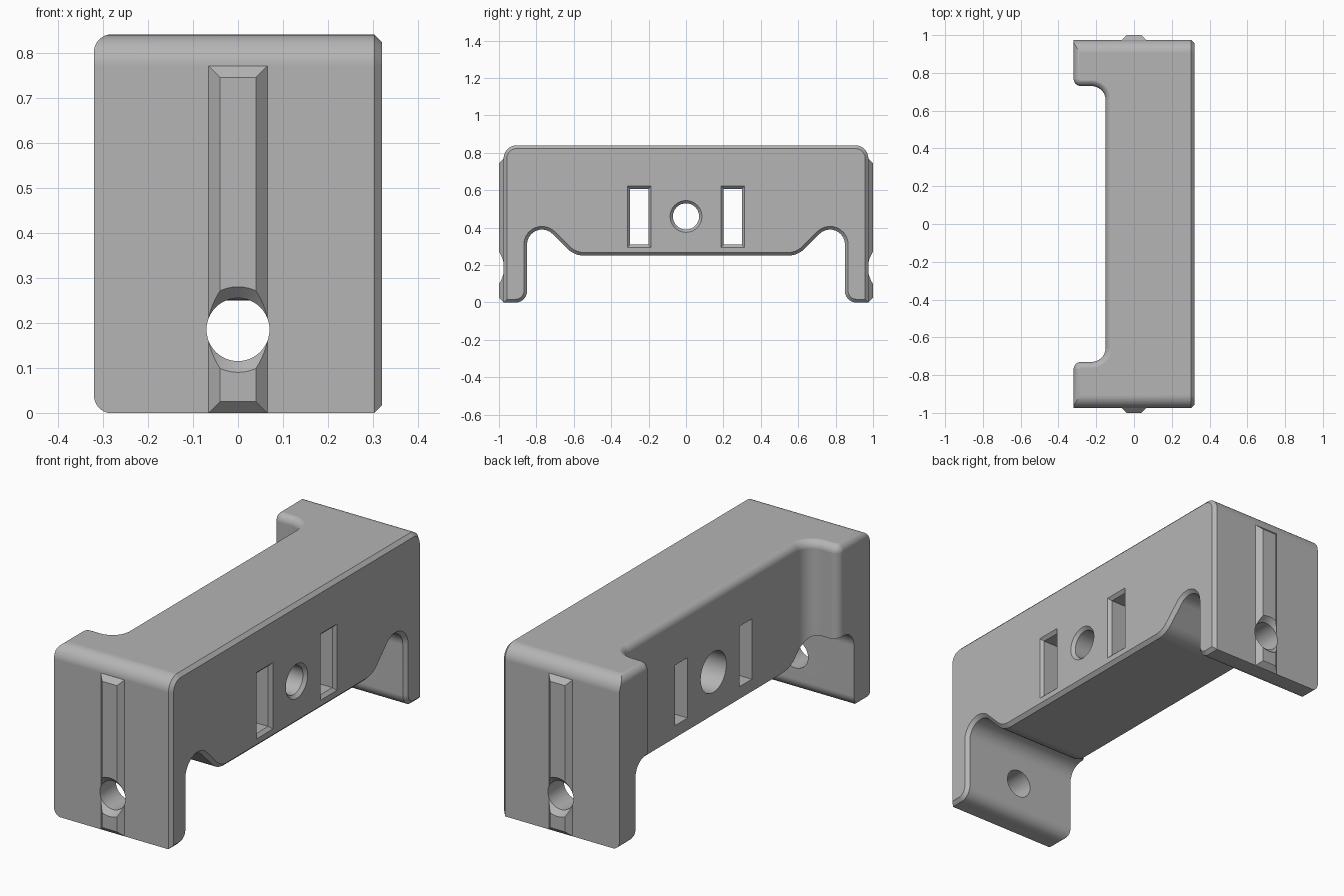
import bpy, bmesh, math
from mathutils import Vector, Matrix

if "Cube" in bpy.data.objects:
    bpy.data.objects.remove(bpy.data.objects["Cube"])

grey = bpy.data.materials.new("plain grey")
grey.use_nodes = True
grey.diffuse_color = (0.46, 0.46, 0.46, 1)
grey.node_tree.nodes["Principled BSDF"].inputs["Base Color"].default_value = grey.diffuse_color


def outline(corners, inset=0.0, steps=10):
    """Counter-clockwise outline of (u, v, radius) corners, inset and filleted."""
    pts = []
    count = len(corners)
    for i, (u, v, r) in enumerate(corners):
        p = Vector((u, v))
        a = (p - Vector(corners[i - 1][:2])).normalized()
        b = (Vector(corners[(i + 1) % count][:2]) - p).normalized()
        na, nb = Vector((-a.y, a.x)), Vector((-b.y, b.x))
        p = p + (na + nb) * (inset / (1 + na.dot(nb)))
        if r == 0:
            pts.append(p)
            continue
        turn = math.atan2(a.x * b.y - a.y * b.x, a.dot(b))
        side = math.copysign(1, turn)
        r = max(r - side * inset, 0.002)
        start = p - a * r * math.tan(abs(turn) / 2)
        centre = start + na * r * side
        for k in range(steps + 1):
            pts.append(centre + Matrix.Rotation(turn * k / steps, 2) @ (start - centre))
    return pts


def circle(u, v, r, sides=48):
    return [Vector((u + r * math.cos(math.tau * k / sides),
                    v + r * math.sin(math.tau * k / sides))) for k in range(sides)]


def loft(name, axis, layers):
    """Skin outlines placed at (position, outline) along an axis, closed at both ends."""
    place = {"x": lambda t, p: (t, p.x, p.y),
             "y": lambda t, p: (p.x, t, p.y),
             "z": lambda t, p: (p.x, p.y, t)}[axis]
    bm = bmesh.new()
    rings = [[bm.verts.new(place(t, p)) for p in ring] for t, ring in layers]
    for lower, upper in zip(rings, rings[1:]):
        for i in range(len(lower)):
            bm.faces.new((lower[i - 1], lower[i], upper[i], upper[i - 1]))
    bm.faces.new(rings[0])
    bm.faces.new(rings[-1])
    bmesh.ops.recalc_face_normals(bm, faces=bm.faces)
    mesh = bpy.data.meshes.new(name)
    bm.to_mesh(mesh)
    bm.free()
    mesh.materials.append(grey)
    obj = bpy.data.objects.new(name, mesh)
    bpy.context.collection.objects.link(obj)
    return obj


def combine(target, tool, operation):
    """Apply a boolean and discard the tool."""
    mod = target.modifiers.new("shape", 'BOOLEAN')
    mod.operation = operation
    mod.solver = 'EXACT'
    mod.object = tool
    bpy.ops.object.select_all(action='DESELECT')
    bpy.context.view_layer.objects.active = target
    target.select_set(True)
    bpy.ops.object.modifier_apply(modifier=mod.name)
    bpy.data.objects.remove(tool)


# Body: bridge and two legs, with a chamfered right-hand face
half = [(0.597, 0.25, 0.13), (0.85, 0.503, 0.08), (0.85, 0, 0.06),
        (0.975, 0, 0), (0.975, 0.84, 0.07)]
side = half + [(-y, z, r) for y, z, r in reversed(half)]
body = loft("bracket_body", "x", [(-0.6, outline(side)), (0.303, outline(side)),
                                  (0.32, outline(side, 0.017))])

# Plan shape: recessed back between the end walls, rounded top and bottom edges
half = [(0.6, 1.2, 0), (-0.32, 1.2, 0), (-0.32, 0.73, 0.04), (-0.15, 0.73, 0.075)]
plan = half + [(x, -y, r) for x, y, r in reversed(half)]
edge = 0.04
roll = []
for k in range(9):
    a = math.pi / 2 * k / 8
    roll.append((edge * (1 - math.cos(a)) - 0.001, edge * (1 - math.sin(a))))
levels = [(-0.1, edge)] + roll
levels += [(0.84 - z, d) for z, d in reversed(levels)]
combine(body, loft("plan_shape", "z", [(z, outline(plan, d)) for z, d in levels]), 'INTERSECT')

# End ridges with flared screw holes
ridge = [(-0.065, 0, 0), (0.065, 0, 0), (0.065, 0.77, 0), (-0.065, 0.77, 0)]
for s in (-1, 1):
    combine(body, loft("end_ridge", "y", [(s * y, outline(ridge, d)) for y, d in
            ((0.95, 0.025), (0.975, 0), (1.0, 0.025))]), 'UNION')
    combine(body, loft("end_hole", "y", [(s * y, circle(0, 0.185, r)) for y, r in
            ((0.7, 0.07), (0.975, 0.07), (1.02, 0.115))]), 'DIFFERENCE')

# Rectangular slots, flared on the right-hand face
for c in (-0.25, 0.25):
    slot = [(c - 0.049, 0.31, 0), (c + 0.049, 0.31, 0),
            (c + 0.049, 0.607, 0), (c - 0.049, 0.607, 0)]
    combine(body, loft("slot", "x", [(x, outline(slot, d)) for x, d in
            ((-0.5, 0), (0.305, 0), (0.35, -0.045))]), 'DIFFERENCE')

# Centre hole, wider from the back
combine(body, loft("centre_hole", "x", [(x, circle(0, 0.46, r)) for x, r in
        ((-0.5, 0.1), (0.1, 0.1), (0.1, 0.07), (0.305, 0.07), (0.35, 0.115))]), 'DIFFERENCE')

# Smooth fillets, crisp chamfers
bpy.ops.object.shade_smooth_by_angle(angle=math.radians(25))
weighted = body.modifiers.new("even_shading", 'WEIGHTED_NORMAL')
weighted.keep_sharp = True
